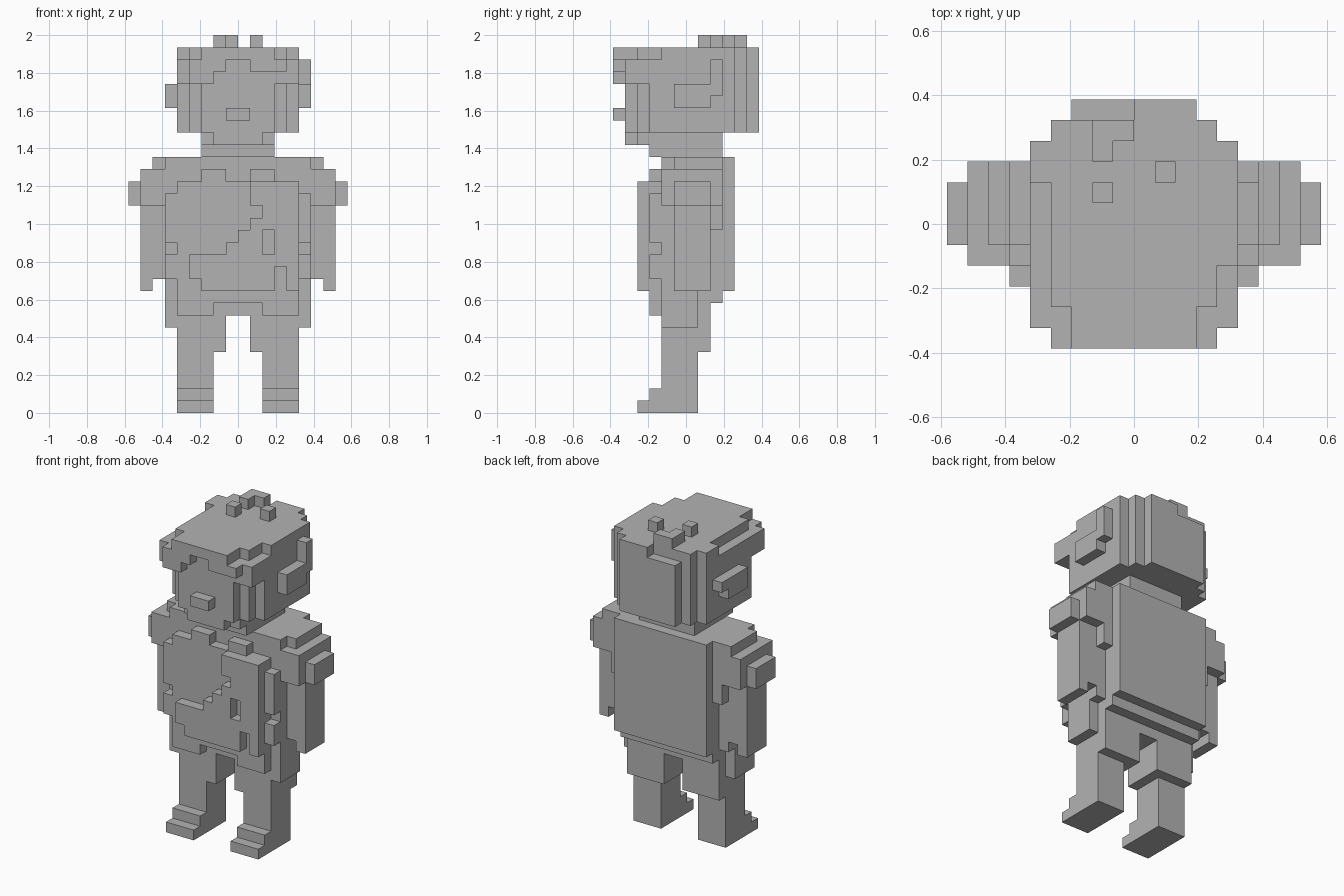
import bpy
import bmesh
from mathutils import Vector

cube = bpy.data.objects.get("Cube")
if cube:
    bpy.data.objects.remove(cube, do_unlink=True)

UNIT = 2 / 31          # edge of one block
blocks = {}            # block position -> part name

grey = bpy.data.materials.new("plain grey")
grey.use_nodes = True
colour = (0.45, 0.45, 0.45, 1)
grey.diffuse_color = colour
grey.node_tree.nodes["Principled BSDF"].inputs["Base Color"].default_value = colour


def cells(x, y, z):
    return [(i, j, k) for i in range(*x) for j in range(*y) for k in range(*z)]


def fill(part, x, y, z):
    for cell in cells(x, y, z):
        blocks.setdefault(cell, part)


def carve(x, y, z):
    for cell in cells(x, y, z):
        blocks.pop(cell, None)


def pair(part, x, y, z):
    """Fill on the left (+x) and mirrored on the right."""
    fill("left_" + part, x, y, z)
    fill("right_" + part, (-x[1], -x[0]), y, z)


def centred(part, half, y, z):
    fill(part, (-half, half), y, z)


# legs and stepped shoes
pair("shoe", (2, 5), (-4, 1), (0, 1))
pair("shoe", (2, 5), (-3, 1), (1, 2))
pair("leg", (2, 5), (-2, 1), (2, 5))
pair("leg", (1, 5), (-2, 2), (5, 8))

# hips
centred("hips", 5, (-2, 2), (8, 10))
centred("hips", 5, (-3, 3), (9, 10))
pair("hip_side", (2, 5), (-3, -2), (8, 9))
pair("hip_side", (5, 6), (-2, 1), (7, 10))

# torso and flat back panel
centred("torso", 5, (-3, 3), (10, 19))
centred("torso", 5, (-2, 3), (19, 21))
centred("collar", 3, (-3, -2), (19, 20))
carve((-1, 1), (-3, -2), (19, 20))
centred("back_panel", 5, (3, 4), (10, 21))
pair("torso_side", (5, 6), (-2, 2), (10, 21))
pair("torso_side", (5, 6), (2, 3), (15, 21))
pair("torso_side", (5, 6), (-3, -2), (11, 13))
pair("torso_side", (5, 6), (-3, -2), (14, 18))

# raised front: diagonal wrap rising to the left, then an upright lapel
for x in range(-4, 2):
    top = 13 + max(0, (x + 3) * 4 // 5)
    fill("front_wrap", (x, x + 1), (-4, -3), (11 if x < -3 else 10, top))
fill("front_wrap", (1, 2), (-4, -3), (17, 19))
fill("lapel", (3, 5), (-4, -3), (10, 19))
fill("lapel", (2, 3), (-4, -3), (10, 13))
fill("lapel", (2, 3), (-4, -3), (15, 19))
carve((3, 4), (-4, -3), (10, 12))

# arms and stepped shoulders
pair("arm", (7, 8), (-1, 2), (10, 17))
pair("arm", (6, 7), (-1, 2), (11, 17))
pair("shoulder", (6, 8), (-2, 3), (17, 20))
pair("shoulder", (6, 7), (-1, 3), (20, 21))
pair("shoulder", (8, 9), (-1, 2), (17, 19))

# neck and chin
centred("neck", 3, (-3, 3), (21, 22))
centred("chin", 3, (-4, 3), (22, 23))
centred("chin", 2, (-5, -4), (22, 23))

# head with chamfered corners, nose and ears
for half, front in ((5, -3), (4, -4), (3, -5)):
    centred("head", half, (front, 3), (23, 27))
centred("nose", 1, (-6, -5), (24, 25))
pair("ear", (5, 6), (-1, 2), (25, 27))
pair("ear", (5, 6), (2, 3), (26, 27))
fill("hair", (5, 6), (2, 3), (27, 29))

# hair cap and rounded back
centred("hair", 5, (-5, 3), (27, 30))
for half, back in ((5, 4), (4, 5), (3, 6)):
    centred("hair", half, (3, back), (23, 30))
carve((-3, 0), (5, 6), (29, 30))

# fringe with an arch over the brow
centred("fringe", 4, (-6, -5), (27, 30))
carve((-2, 4), (-6, -5), (27, 28))
carve((-1, 1), (-6, -5), (28, 29))

# trimmed top edges
carve((-5, -4), (-6, 2), (29, 30))
carve((-4, -3), (-6, -4), (29, 30))
carve((3, 4), (-6, -4), (29, 30))
carve((4, 5), (-6, -2), (29, 30))

# loose tufts on top
for x, y in ((-2, 1), (1, 2), (-2, 3), (-2, 4), (-1, 4)):
    fill("tufts", (x, x + 1), (y, y + 1), (30, 31))


def skin(part):
    """Mesh the outward block faces of one part."""
    bm = bmesh.new()
    half = Vector((0.5, 0.5, 0.5))
    for cell in [c for c, name in blocks.items() if name == part]:
        for axis in range(3):
            for sign in (-1, 1):
                normal = Vector((0, 0, 0))
                normal[axis] = sign
                neighbour = tuple(int(c + n) for c, n in zip(cell, normal))
                if neighbour in blocks:
                    continue
                u = Vector((0, 0, 0))
                u[(axis + 1) % 3] = 0.5
                v = normal.cross(u)
                mid = Vector(cell) + half + normal / 2
                corners = (mid - u - v, mid + u - v, mid + u + v, mid - u + v)
                bm.faces.new([bm.verts.new(c * UNIT) for c in corners])
    bmesh.ops.remove_doubles(bm, verts=bm.verts[:], dist=UNIT / 100)
    mesh = bpy.data.meshes.new(part)
    bm.to_mesh(mesh)
    bm.free()
    mesh.materials.append(grey)
    bpy.context.collection.objects.link(bpy.data.objects.new(part, mesh))


for part in sorted(set(blocks.values())):
    skin(part)
